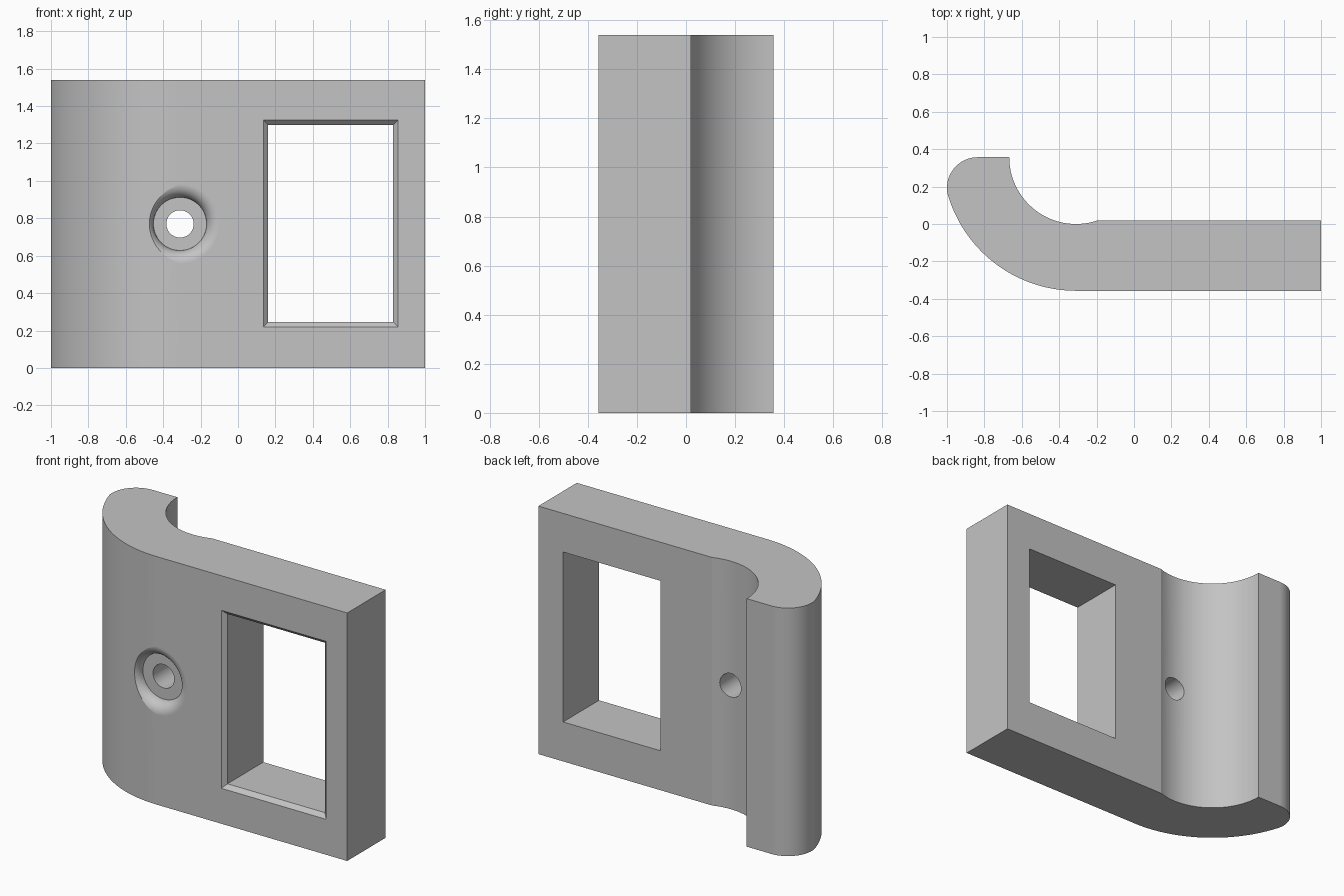
import bpy, bmesh, math
from math import cos, sin, radians

if "Cube" in bpy.data.objects:
    bpy.data.objects.remove(bpy.data.objects["Cube"])

HEIGHT = 1.54
FRONT = -0.357                      # y of the flat front face
HOLE_X, HOLE_Z = -0.31, 0.77


def arc(cx, cy, r, a0, a1, n):
    """Points along an arc, angles in degrees, both ends included."""
    return [(cx + r * cos(radians(a0 + (a1 - a0) * i / n)),
             cy + r * sin(radians(a0 + (a1 - a0) * i / n))) for i in range(n + 1)]


def loft(name, rings):
    """Closed solid through equal-length rings of points."""
    bm = bmesh.new()
    loops = [[bm.verts.new(p) for p in ring] for ring in rings]
    n = len(loops[0])
    for a, b in zip(loops, loops[1:]):
        for i in range(n):
            j = (i + 1) % n
            bm.faces.new((a[i], a[j], b[j], b[i]))
    bm.faces.new(loops[0][::-1])
    bm.faces.new(loops[-1])
    bmesh.ops.recalc_face_normals(bm, faces=bm.faces)
    mesh = bpy.data.meshes.new(name)
    bm.to_mesh(mesh)
    bm.free()
    ob = bpy.data.objects.new(name, mesh)
    bpy.context.collection.objects.link(ob)
    return ob


# Plate with a hooked end: concentric inner and outer arcs, rounded lip
R_IN, R_OUT, R_LIP = 0.357, 0.714, 0.164
cx, cy = HOLE_X, 0.357
lip_x, lip_y = -1 + R_LIP, cy - R_LIP
tangent = math.degrees(math.atan2(lip_y - cy, lip_x - cx)) % 360
back_end = 270 + math.degrees(math.acos((cy - 0.02) / R_IN))
profile = [(1, 0.02), (1, FRONT)]
profile += arc(cx, cy, R_OUT, 270, tangent, 28)
profile += arc(lip_x, lip_y, R_LIP, tangent, 90, 18)[1:]
profile += arc(cx, cy, R_IN, 180, back_end, 36)
bracket = loft("hooked_plate", [[(x, y, z) for x, y in profile] for z in (0, HEIGHT)])


# Window opening with a 45 degree chamfer on the front
def window_ring(y, grow):
    x0, x1, z0, z1 = 0.16 - grow, 0.83 + grow, 0.245 - grow, 1.30 + grow
    return [(x0, y, z0), (x1, y, z0), (x1, y, z1), (x0, y, z1)]


window = loft("window_cutter", [window_ring(FRONT - 0.05, 0.075),
                                window_ring(FRONT + 0.025, 0),
                                window_ring(0.2, 0)])

# Screw hole with a recessed seat and a rounded-over mouth
SEAT, BORE, ROUND = 0.142, 0.073, 0.07
mouth = arc(SEAT + ROUND, FRONT + ROUND, ROUND, 270, 180, 12)
turned = [(SEAT + ROUND, FRONT - 0.1)] + mouth + [(BORE, FRONT + ROUND), (BORE, 0.2)]
hole = loft("screw_hole_cutter",
            [[(HOLE_X + r * cos(math.tau * i / 64), y, HOLE_Z + r * sin(math.tau * i / 64))
              for i in range(64)] for r, y in turned])

# Cut both openings
bpy.context.view_layer.objects.active = bracket
bracket.select_set(True)
for cutter in (window, hole):
    cutter.hide_render = True
    mod = bracket.modifiers.new("cut", 'BOOLEAN')
    mod.operation, mod.solver, mod.object = 'DIFFERENCE', 'EXACT', cutter
    bpy.ops.object.modifier_apply(modifier=mod.name)
    bpy.data.objects.remove(cutter)

# Smooth curved faces, keep flat faces flat
bpy.ops.object.shade_smooth_by_angle(angle=radians(15))
weighted = bracket.modifiers.new("flat_normals", 'WEIGHTED_NORMAL')
weighted.keep_sharp = True

grey = bpy.data.materials.new("plain grey")
grey.diffuse_color = (0.55, 0.55, 0.55, 1)
grey.use_nodes = True
grey.node_tree.nodes["Principled BSDF"].inputs["Base Color"].default_value = grey.diffuse_color
bracket.data.materials.clear()
bracket.data.materials.append(grey)
for poly in bracket.data.polygons:
    poly.material_index = 0
